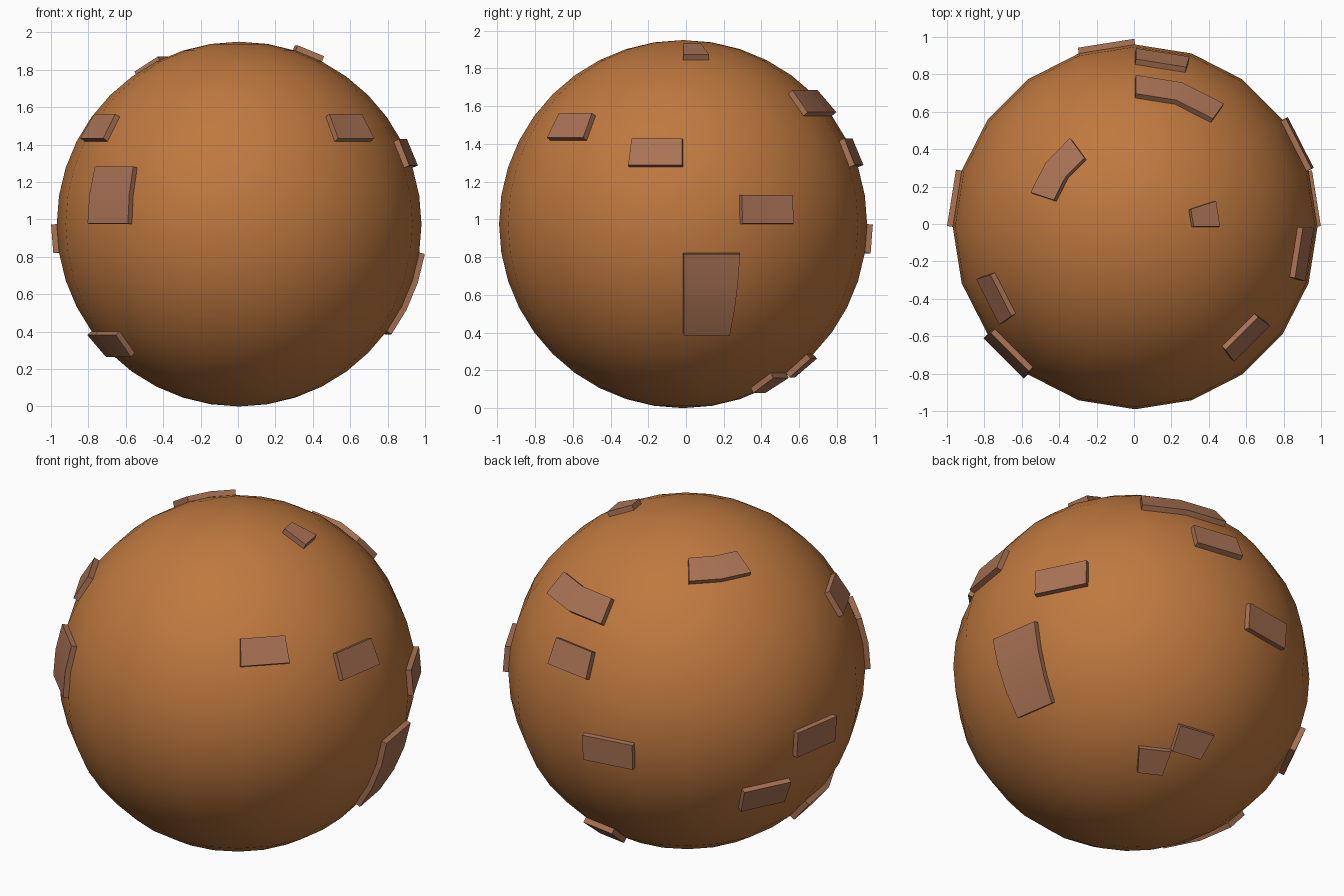
import bpy, bmesh
from math import sin, cos, radians
from mathutils import Vector

if "Cube" in bpy.data.objects:
    bpy.data.objects.remove(bpy.data.objects["Cube"])

R = 0.975                      # ball radius
T = 0.031                      # plate height above the ball
SINK = 0.01                    # plate depth hidden inside the ball
C = Vector((0.006, -0.0155, R))
SEG, RING = 18, 9              # degrees per segment / ring of the ball


def material(name, rgb):
    m = bpy.data.materials.new(name)
    m.diffuse_color = (*rgb, 1)
    m.use_nodes = True
    m.node_tree.nodes["Principled BSDF"].inputs["Base Color"].default_value = m.diffuse_color
    return m


def finish(bm, name, mat):
    bmesh.ops.recalc_face_normals(bm, faces=bm.faces)
    me = bpy.data.meshes.new(name)
    bm.to_mesh(me)
    bm.free()
    me.materials.append(mat)
    ob = bpy.data.objects.new(name, me)
    bpy.context.collection.objects.link(ob)
    bpy.ops.object.select_all(action='DESELECT')
    bpy.context.view_layer.objects.active = ob
    ob.select_set(True)
    bpy.ops.object.shade_smooth_by_angle(angle=radians(30))
    return ob


def on_ball(seg, ring):
    a, b = radians(seg * SEG), radians(ring * RING)
    return C + R * Vector((cos(b) * cos(a), cos(b) * sin(a), sin(b)))


def plate(bm, seg, ring, wide, tall):
    # patch of ball faces, pushed out along its normals into a slab
    p = bmesh.new()
    grid = [[p.verts.new(on_ball(seg + i, ring + j)) for i in range(wide + 1)]
            for j in range(tall + 1)]
    for j in range(tall):
        for i in range(wide):
            p.faces.new((grid[j][i], grid[j][i + 1], grid[j + 1][i + 1], grid[j + 1][i]))
    p.normal_update()
    normal = {v: v.normal.copy() for row in grid for v in row}

    def layer(h):
        return [[bm.verts.new(v.co + normal[v] * h) for v in row] for row in grid]

    lo, hi = layer(-SINK), layer(T)
    for j in range(tall):
        for i in range(wide):
            for g in (lo, hi):
                bm.faces.new((g[j][i], g[j][i + 1], g[j + 1][i + 1], g[j + 1][i]))
    rim = ([(0, i) for i in range(wide)] + [(j, wide) for j in range(tall)]
           + [(tall, i) for i in range(wide, 0, -1)] + [(j, 0) for j in range(tall, 0, -1)])
    for (a, b), (c, d) in zip(rim, rim[1:] + rim[:1]):
        bm.faces.new((lo[a][b], lo[c][d], hi[c][d], hi[a][b]))
    p.free()


# ball
bm = bmesh.new()
bmesh.ops.create_uvsphere(bm, u_segments=20, v_segments=20, radius=R)
bmesh.ops.translate(bm, vec=C, verts=bm.verts)
finish(bm, "ball", material("ball_brown", (0.52, 0.19, 0.05)))

# raised plates: first segment, first ring from the equator, segments wide, rings tall
PLATES = [
    (0, -4, 1, 3), (1, 0, 1, 1), (19, 2, 1, 1), (17, 3, 1, 1),
    (0, 7, 1, 1), (3, 4, 2, 1), (4, 2, 1, 1), (7, 6, 2, 1),
    (11, 3, 1, 1), (12, 0, 1, 2), (9, -1, 1, 1), (5, -1, 1, 1),
    (10, -5, 2, 1), (8, -3, 1, 1), (3, -7, 1, 1), (4, -6, 1, 1),
]
bm = bmesh.new()
for args in PLATES:
    plate(bm, *args)
finish(bm, "raised_plates", material("plate_brown", (0.40, 0.17, 0.09)))
